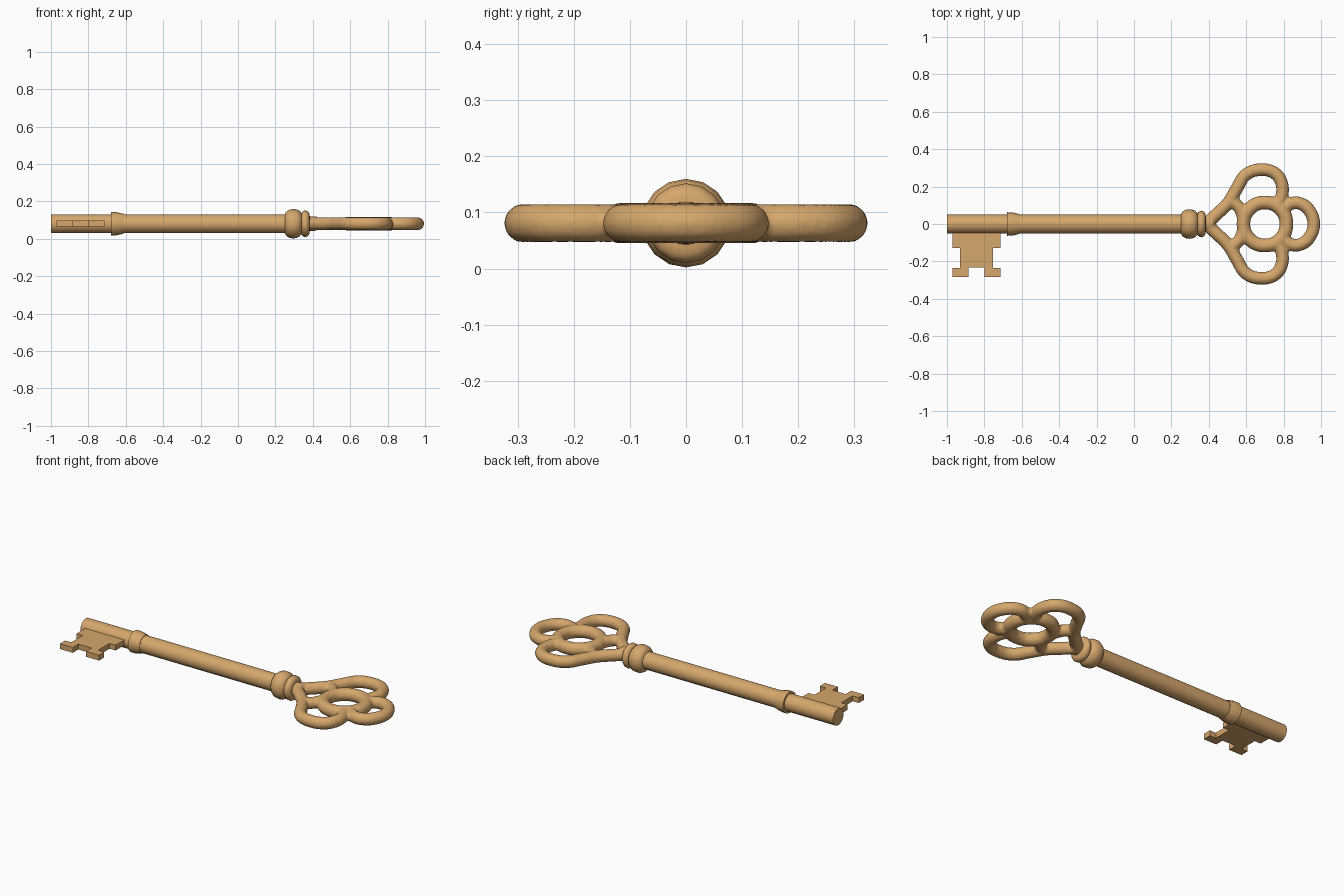
import bpy, bmesh, math
from mathutils import Vector, Matrix

cube = bpy.data.objects.get("Cube")
if cube:
    bpy.data.objects.remove(cube, do_unlink=True)

AXIS_Z = 0.081
brass = bpy.data.materials.new("warm brass")
brass.use_nodes = True
COLOUR = (0.67, 0.385, 0.15, 1)
brass.diffuse_color = COLOUR
brass.node_tree.nodes["Principled BSDF"].inputs["Base Color"].default_value = COLOUR


def select_only(obj):
    bpy.ops.object.select_all(action="DESELECT")
    obj.select_set(True)
    bpy.context.view_layer.objects.active = obj


def add_mesh(name, bm):
    bmesh.ops.recalc_face_normals(bm, faces=bm.faces)
    mesh = bpy.data.meshes.new(name)
    bm.to_mesh(mesh)
    bm.free()
    obj = bpy.data.objects.new(name, mesh)
    bpy.context.collection.objects.link(obj)
    mesh.materials.append(brass)
    return obj


def lathe(name, profile, sides=16):
    """Spin (x, radius) points around the long axis of the key."""
    bm = bmesh.new()
    verts = [bm.verts.new((x, 0, r)) for x, r in profile]
    edges = [bm.edges.new(pair) for pair in zip(verts, verts[1:])]
    bmesh.ops.spin(bm, geom=verts + edges, cent=(0, 0, 0), axis=(1, 0, 0),
                   angle=math.tau, steps=sides, use_duplicate=False)
    bmesh.ops.remove_doubles(bm, verts=bm.verts, dist=0.0005)
    bmesh.ops.translate(bm, verts=bm.verts, vec=(0, 0, AXIS_Z))
    obj = add_mesh(name, bm)
    select_only(obj)
    bpy.ops.object.shade_smooth_by_angle(angle=math.radians(35))
    return obj


def bulge(centre, half_width, base, height, steps=8):
    """Rounded bead profile that rises from the base radius."""
    angles = [math.pi * i / steps for i in range(steps + 1)]
    return [(centre - half_width * math.cos(a), base + height * math.sin(a)) for a in angles]


# Shaft, collar and the two beads below the bow
lathe("shaft", [(-1, 0), (-1, 0.05), (0.3, 0.05), (0.3, 0)])
lathe("collar", [(-0.68, 0.04), (-0.68, 0.063), (-0.65, 0.062), (-0.612, 0.053), (-0.612, 0.04)])
lathe("large_bead", [(0.25, 0)] + bulge(0.296, 0.046, 0.045, 0.034) + [(0.342, 0)])
lathe("small_bead", [(0.33, 0)] + bulge(0.36, 0.023, 0.045, 0.026) + [(0.39, 0)])

# Bit: flat notched plate
half_outline = [(0.128, -0.04), (0.128, -0.128), (0.088, -0.128), (0.088, -0.235),
                (0.128, -0.235), (0.128, -0.284), (0.044, -0.284), (0.044, -0.232)]
outline = half_outline + [(-x, y) for x, y in reversed(half_outline)]
bm = bmesh.new()
face = bm.faces.new([bm.verts.new((x - 0.842, y, AXIS_Z - 0.016)) for x, y in outline])
raised = bmesh.ops.extrude_face_region(bm, geom=[face])["geom"]
bmesh.ops.translate(bm, vec=(0, 0, 0.032),
                    verts=[v for v in raised if isinstance(v, bmesh.types.BMVert)])
add_mesh("bit", bm)

# Bow: looping strands blended into one piece
curve = bpy.data.curves.new("bow", "CURVE")
curve.dimensions = "3D"
curve.bevel_depth = 0.035
curve.bevel_resolution = 3
curve.resolution_u = 8
curve.use_fill_caps = True


def strand(points, closed=False, radius=1.0):
    spline = curve.splines.new("BEZIER")
    spline.bezier_points.add(len(points) - 1)
    spline.use_cyclic_u = closed
    for p, (x, y) in zip(spline.bezier_points, points):
        p.co = (x, y, AXIS_Z)
        p.radius = radius
        p.handle_left_type = p.handle_right_type = "AUTO"


def ring(cx, cy, rx, ry, radius=1.0):
    angles = [math.tau * i / 8 for i in range(8)]
    strand([(cx + rx * math.cos(a), cy + ry * math.sin(a)) for a in angles], True, radius)


ring(0.70, 0, 0.115, 0.115, 1.08)
strand([(0.79, 0.07), (0.84, 0.11), (0.90, 0.105), (0.945, 0.06), (0.961, 0),
        (0.945, -0.06), (0.90, -0.105), (0.84, -0.11), (0.79, -0.07)])
for s in (1, -1):
    # Outer side lobe running up from the neck
    strand([(0.385, 0), (0.44, s * 0.05), (0.505, s * 0.115), (0.55, s * 0.19),
            (0.60, s * 0.265), (0.68, s * 0.29), (0.755, s * 0.27), (0.79, s * 0.215),
            (0.79, s * 0.15), (0.765, s * 0.095)])
    # Short web between the side lobe and the central ring
    strand([(0.52, s * 0.125), (0.56, s * 0.09), (0.585, s * 0.03)], radius=0.95)
strand([(0.36, 0), (0.425, 0)], radius=1.15)

bow = bpy.data.objects.new("bow", curve)
bpy.context.collection.objects.link(bow)
select_only(bow)
bpy.ops.object.convert(target="MESH")
bow = bpy.context.object
bow.data.materials.clear()
bow.data.materials.append(brass)
remesh = bow.modifiers.new("blend", "REMESH")
remesh.mode = "VOXEL"
remesh.voxel_size = 0.007
remesh.use_smooth_shade = True
smooth = bow.modifiers.new("soften", "SMOOTH")
smooth.factor = 0.5
smooth.iterations = 5
